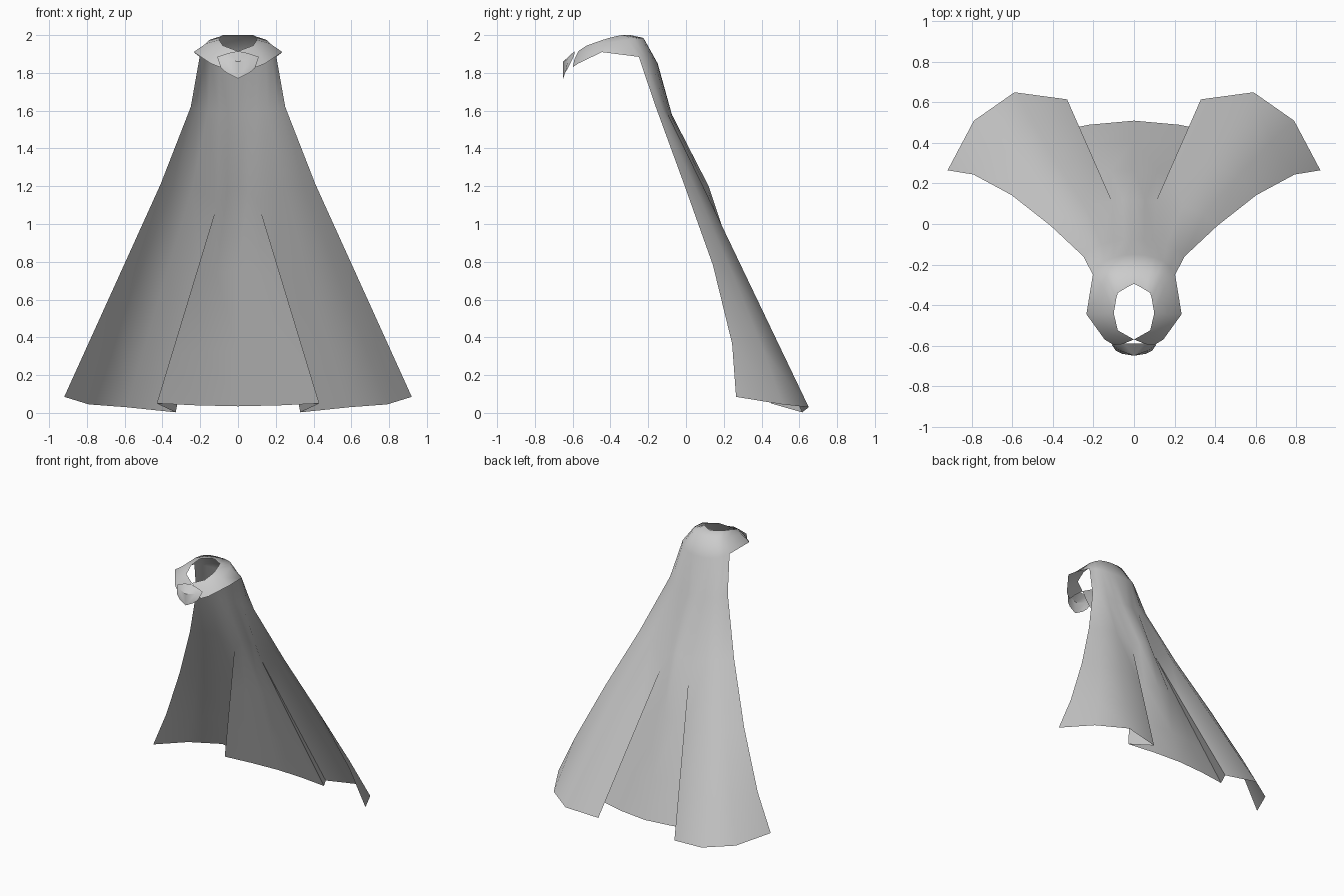
import bpy, bmesh
from mathutils import Vector

cube = bpy.data.objects.get("Cube")
if cube:
    bpy.data.objects.remove(cube, do_unlink=True)

cloth = bpy.data.materials.new("grey cloth")
cloth.use_nodes = True
GREY = (0.6, 0.6, 0.6, 1)
cloth.diffuse_color = GREY
cloth.node_tree.nodes["Principled BSDF"].inputs["Base Color"].default_value = GREY


def loft(bm, rows):
    """Skin neighbouring rows of points with quads."""
    grid = [[bm.verts.new(p) for p in row] for row in rows]
    for a, b in zip(grid, grid[1:]):
        for i in range(len(a) - 1):
            bm.faces.new((a[i], a[i + 1], b[i + 1], b[i]))


def finish(bm, name, angle):
    """Mirror the left half to the right, weld, and shade smooth."""
    half = bm.verts[:] + bm.edges[:] + bm.faces[:]
    copy = bmesh.ops.duplicate(bm, geom=half)["geom"]
    for v in [g for g in copy if isinstance(g, bmesh.types.BMVert)]:
        v.co.x = -v.co.x
    bmesh.ops.reverse_faces(bm, faces=[g for g in copy if isinstance(g, bmesh.types.BMFace)])
    bmesh.ops.remove_doubles(bm, verts=bm.verts[:], dist=0.0005)
    mesh = bpy.data.meshes.new(name)
    bm.to_mesh(mesh)
    bm.free()
    mesh.materials.append(cloth)
    obj = bpy.data.objects.new(name, mesh)
    bpy.context.collection.objects.link(obj)
    bpy.ops.object.select_all(action='DESELECT')
    obj.select_set(True)
    bpy.context.view_layer.objects.active = obj
    bpy.ops.object.shade_smooth_by_angle(angle=angle)


# Left half of the cloak, from the centre back out to the front edge;
# the third and fourth points are the two creases of the pleat
hem = [(0, .51, .035), (.22, .49, .04), (.43, .45, .05), (.33, .615, .003),
       (.59, .65, .03), (.79, .51, .045), (.92, .265, .085)]
waist = [(0, .12, 1.2), (.055, .12, 1.17), (.108, .11, 1.11), (.108, .11, 1.11),
         (.24, .09, 1.2), (.345, .045, 1.2), (.41, -.01, 1.21)]
shoulder = [(0, -.075, 1.58), (.05, -.077, 1.58), (.1, -.085, 1.585), (.1, -.085, 1.585),
            (.16, -.1, 1.59), (.215, -.125, 1.61), (.25, -.16, 1.62)]
neck = [(0, -.15, 1.85), (.05, -.153, 1.85), (.1, -.165, 1.855), (.1, -.165, 1.855),
        (.145, -.185, 1.865), (.18, -.215, 1.875), (.203, -.25, 1.885)]

# Two rows between hem and waist, the front edge bowing backwards
between = []
for t in (.25, .62):
    row = [Vector(a).lerp(Vector(b), t) for a, b in zip(hem, waist)]
    row[-1].y += .048
    row[-2].y += .015
    between.append(row)

cloak = bmesh.new()
loft(cloak, [hem] + between + [waist, shoulder, neck])

# Collar ring, carried on from the neck round to the throat
outer = neck + [(.235, -.445, 1.91), (.145, -.57, 1.85), (.095, -.6, 1.83)]
ridge = [(0, -.225, 1.985), (.04, -.226, 1.985), (.08, -.235, 1.985), (.08, -.235, 1.985),
         (.11, -.25, 1.985), (.13, -.275, 1.982), (.15, -.31, 1.975),
         (.17, -.445, 1.955), (.11, -.55, 1.905), (.05, -.59, 1.875)]
inner = [(0, -.295, 2), (.03, -.31, 2), (.06, -.328, 2), (.06, -.328, 2),
         (.08, -.34, 2), (.087, -.365, 1.995), (.093, -.4, 1.987),
         (.1, -.44, 1.975), (.08, -.525, 1.945), (0, -.57, 1.915)]
loft(cloak, [outer, ridge, inner])
finish(cloak, "cloak", 1.4)

# Pointed tab hanging at the throat
tab = bmesh.new()
loft(tab, [[(0, -.65, 1.77), (.06, -.64, 1.8), (.09, -.625, 1.825)],
           [(0, -.65, 1.86), (.07, -.625, 1.87), (.11, -.595, 1.885)],
           [(0, -.59, 1.915), (.05, -.59, 1.905), (.11, -.595, 1.885)]])
finish(tab, "collar_tab", .7)
